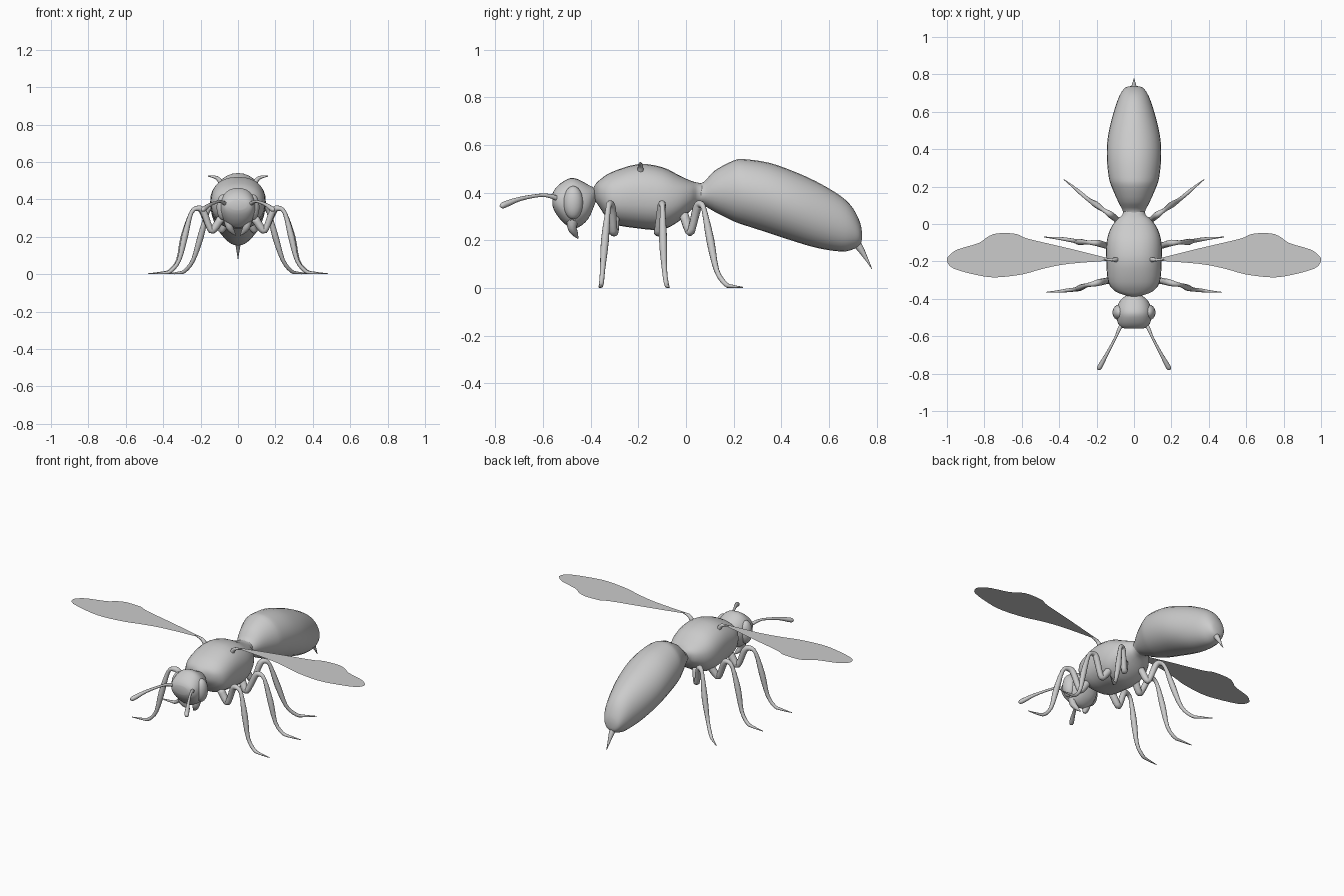
import bpy, bmesh, math
from mathutils import Vector

grey = bpy.data.materials.new("plain grey")
grey.diffuse_color = (0.6, 0.6, 0.6, 1)


def spline(pts, n):
    """Catmull-Rom resampling of tuples of any length."""
    p = [Vector(q) for q in pts]
    p = [p[0]] + p + [p[-1]]
    out = []
    for i in range(1, len(p) - 2):
        a, b, c, d = p[i - 1:i + 3]
        for k in range(n):
            t = k / n
            out.append(0.5 * (2 * b + (c - a) * t + (2 * a - 5 * b + 4 * c - d) * t * t
                              + (3 * b - a - 3 * c + d) * t ** 3))
    return out + [p[-1]]


def finish(name, bm, smooth=True):
    bmesh.ops.recalc_face_normals(bm, faces=bm.faces[:])
    for f in bm.faces:
        f.smooth = smooth
    me = bpy.data.meshes.new(name)
    bm.to_mesh(me)
    bm.free()
    me.materials.append(grey)
    ob = bpy.data.objects.new(name, me)
    bpy.context.collection.objects.link(ob)
    return ob


def loft(name, rings):
    bm = bmesh.new()
    loops = [[bm.verts.new(co) for co in r] for r in rings]
    n = len(rings[0])
    for a, b in zip(loops, loops[1:]):
        for i in range(n):
            j = (i + 1) % n
            bm.faces.new((a[i], a[j], b[j], b[i]))
    bm.faces.new(loops[0])
    bm.faces.new(loops[-1])
    return finish(name, bm)


def body(name, sections, power=2.0, sides=28):
    """Loft along y through sections (y, top z, bottom z, half width)."""
    rings = []
    for y, top, bot, w in spline([(s[0], s[1], s[2], s[3]) for s in sections], 3):
        ring = []
        for i in range(sides):
            a = 2 * math.pi * i / sides
            c, s = math.cos(a), math.sin(a)
            x = math.copysign(abs(c) ** (2 / power), c) * w
            z = math.copysign(abs(s) ** (2 / power), s) * (top - bot) / 2
            ring.append((x, y, (top + bot) / 2 + z))
        rings.append(ring)
    return loft(name, rings)


def tube(name, pts, n=3, sides=10):
    """Round tube through points (x, y, z, radius)."""
    path = spline(pts, n)
    rings = []
    side = Vector((0.3, 1, 0.1))
    for i, p in enumerate(path):
        d = (path[min(i + 1, len(path) - 1)].xyz - path[max(i - 1, 0)].xyz).normalized()
        side = (side - d * side.dot(d)).normalized()
        up = d.cross(side)
        rings.append([p.xyz + (side * math.cos(a) + up * math.sin(a)) * max(p.w, 0.001)
                      for a in (2 * math.pi * k / sides for k in range(sides))])
    return loft(name, rings)


def flip(pts, s):
    return [(p[0] * s, *p[1:]) for p in pts]


# Thorax, waist and abdomen
body("thorax", [(-.388, .42, .38, .02), (-.38, .435, .365, .05), (-.36, .455, .335, .10),
                (-.31, .487, .272, .138), (-.2, .52, .25, .148), (-.1, .507, .245, .147),
                (-.03, .473, .28, .128), (.02, .45, .325, .095), (.05, .442, .345, .062),
                (.09, .435, .35, .055)], power=2.3)
body("abdomen", [(.04, .438, .35, .05), (.075, .445, .345, .062), (.12, .492, .32, .085),
                 (.2, .535, .28, .12), (.25, .54, .262, .135), (.35, .525, .23, .145),
                 (.45, .49, .197, .142), (.55, .445, .168, .122), (.65, .385, .153, .092),
                 (.7, .335, .162, .07), (.73, .275, .18, .045), (.738, .235, .205, .012)])
tube("stinger", [(0, .705, .20, .02), (0, .728, .17, .016), (0, .755, .125, .008),
                 (0, .78, .08, .001)])

# Head
body("head", [(-.372, .405, .38, .015), (-.385, .42, .345, .045), (-.41, .433, .29, .075),
              (-.45, .455, .255, .092), (-.485, .461, .252, .095), (-.525, .44, .285, .088),
              (-.55, .415, .32, .072), (-.56, .395, .345, .045)], power=2.2)

for s, tag in ((-1, "left"), (1, "right")):
    # Eyes
    bm = bmesh.new()
    bmesh.ops.create_uvsphere(bm, u_segments=18, v_segments=12, radius=1)
    for v in bm.verts:
        v.co = (v.co.x * .036 + s * .079, v.co.y * .042 - .473, v.co.z * .07 + .358)
    finish(tag + "_eye", bm)

    # Jaws and feelers
    tube(tag + "_jaw", flip([(.05, -.475, .29, .026), (.046, -.478, .255, .02),
                             (.03, -.465, .228, .013), (.012, -.453, .208, .002)], s))
    tube(tag + "_feeler", flip([(.06, -.53, .37, .012), (.078, -.56, .383, .01),
                                (.10, -.61, .389, .007), (.145, -.695, .374, .009),
                                (.175, -.75, .354, .013), (.188, -.772, .345, .012),
                                (.192, -.78, .342, .003)], s))

    # Wing: flat sheet with a small hinge at its root
    outline = spline([(.11, -.19), (.35, -.13), (.57, -.078), (.63, -.053), (.73, -.05),
                      (.785, -.07), (.83, -.102), (.94, -.135), (.985, -.165), (1, -.195),
                      (.965, -.238), (.83, -.275), (.73, -.285), (.59, -.268),
                      (.49, -.24), (.35, -.213), (.11, -.195)], 3)
    bm = bmesh.new()
    bm.faces.new([bm.verts.new((x * s, y, .525)) for x, y in outline])
    bmesh.ops.triangulate(bm, faces=bm.faces[:])
    finish(tag + "_wing", bm, smooth=False)
    tube(tag + "_wing_hinge", flip([(.09, -.19, .485, .014), (.112, -.191, .515, .01),
                                    (.16, -.19, .525, .003)], s))

    # Legs: hip, knee, shin and foot
    legs = {
        "front": [(.09, -.30, .30, .022), (.13, -.302, .24, .02), (.15, -.305, .245, .017),
                  (.185, -.312, .335, .018), (.215, -.32, .352, .015), (.25, -.327, .328, .011),
                  (.285, -.34, .2, .017), (.315, -.35, .075, .011), (.36, -.355, .017, .01),
                  (.40, -.36, .007, .007), (.47, -.365, .003, .002)],
        "middle": [(.09, -.10, .30, .022), (.13, -.115, .24, .02), (.15, -.115, .245, .017),
                   (.19, -.103, .335, .018), (.215, -.10, .352, .015), (.25, -.098, .328, .011),
                   (.29, -.096, .2, .017), (.32, -.09, .075, .011), (.365, -.082, .017, .01),
                   (.41, -.076, .007, .007), (.48, -.07, .003, .002)],
        "back": [(.06, -.01, .31, .02), (.082, .014, .24, .019), (.095, .025, .25, .016),
                 (.12, .046, .335, .018), (.14, .06, .352, .015), (.165, .076, .328, .011),
                 (.20, .102, .2, .017), (.24, .128, .075, .011), (.285, .165, .017, .01),
                 (.32, .195, .007, .007), (.375, .238, .003, .002)],
    }
    for part, pts in legs.items():
        tube(f"{tag}_{part}_leg", flip(pts, s))
